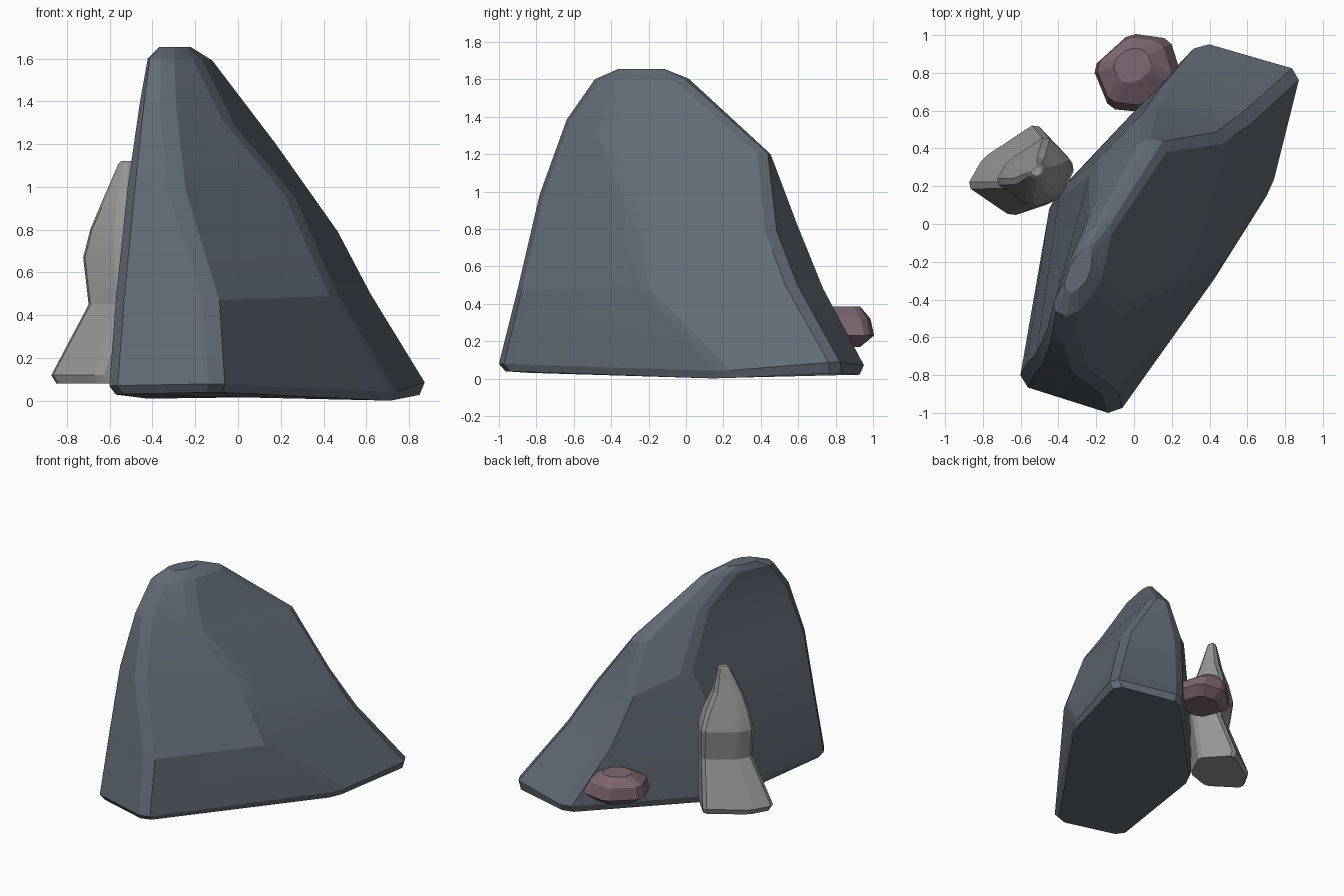
import bpy, bmesh, math
from mathutils import Vector

cube = bpy.data.objects.get("Cube")
if cube:
    bpy.data.objects.remove(cube, do_unlink=True)


def make_material(name, rgb):
    mat = bpy.data.materials.new(name)
    mat.use_nodes = True
    mat.diffuse_color = (*rgb, 1)
    mat.node_tree.nodes["Principled BSDF"].inputs["Base Color"].default_value = (*rgb, 1)
    return mat


def scaled_ring(outline, pivot, centre, z, scale):
    """Copy of a base outline, scaled about its pivot and moved to a centre."""
    return [(centre[0] + (x - pivot[0]) * scale,
             centre[1] + (y - pivot[1]) * scale, z) for x, y in outline]


def chamfer_ring(ring, width):
    """Replace every corner by two points, so that lofted edges are chamfered."""
    points = [Vector(p) for p in ring]
    result = []
    for i, p in enumerate(points):
        for other in (points[i - 1], points[(i + 1) % len(points)]):
            side = other - p
            result.append(p + side * min(0.25, width / side.length))
    return result


def loft_rock(name, rings, mat, chamfer):
    """Skin a stack of chamfered rings and cap both ends."""
    bm = bmesh.new()
    loops = [[bm.verts.new(p) for p in chamfer_ring(r, chamfer)] for r in rings]
    n = len(loops[0])
    for low, high in zip(loops, loops[1:]):
        for i in range(n):
            j = (i + 1) % n
            bm.faces.new((low[i], low[j], high[j], high[i]))
    bm.faces.new(loops[0][::-1])
    bm.faces.new(loops[-1])
    bmesh.ops.recalc_face_normals(bm, faces=bm.faces)
    mesh = bpy.data.meshes.new(name)
    bm.to_mesh(mesh)
    bm.free()
    mesh.materials.append(mat)
    obj = bpy.data.objects.new(name, mesh)
    bpy.context.collection.objects.link(obj)
    bpy.ops.object.select_all(action="DESELECT")
    obj.select_set(True)
    bpy.context.view_layer.objects.active = obj
    bpy.ops.object.shade_smooth_by_angle(angle=math.radians(14))
    obj.modifiers.new("soft_facets", "WEIGHTED_NORMAL").keep_sharp = True


slate = make_material("slate_blue", (0.122, 0.147, 0.181))
grey = make_material("stone_grey", (0.30, 0.30, 0.295))
mauve = make_material("mauve", (0.216, 0.138, 0.171))

# Large boulder: six corners followed from the base to the summit
loft_rock("large_boulder", [
    [(-.58, -.83, .03), (-.10, -.98, .04), (.71, .17, .0),
     (.86, .82, .03), (.35, .94, .02), (-.42, .13, .01)],
    [(-.61, -.85, .07), (-.09, -1.015, .08), (.73, .19, .04),
     (.885, .81, .09), (.35, .965, .07), (-.44, .13, .06)],
    [(-.58, -.79, .48), (-.12, -.915, .47), (.46, -.25, .49),
     (.63, .58, .50), (.17, .75, .48), (-.39, .18, .50)],
    [(-.53, -.73, 1.0), (-.28, -.795, .98), (.25, -.30, .97),
     (.48, .47, .78), (.07, .61, .83), (-.22, .31, 1.0)],
    [(-.475, -.60, 1.4), (-.33, -.65, 1.38), (-.03, -.45, 1.3),
     (.185, .43, 1.2), (.05, .46, 1.2), (-.22, .10, 1.4)],
    [(-.44, -.45, 1.6), (-.33, -.50, 1.6), (-.18, -.33, 1.60),
     (-.11, -.01, 1.59), (-.18, .02, 1.61), (-.31, -.12, 1.61)],
    [(-.38, -.34, 1.655), (-.32, -.37, 1.655), (-.23, -.28, 1.655),
     (-.22, -.13, 1.655), (-.25, -.11, 1.655), (-.33, -.20, 1.655)],
], slate, .05)

# Tall pillar with a waist, a bulge above it and a tapered tip
base = [(-.885, .20), (-.65, .04), (-.44, .11), (-.335, .34), (-.52, .535), (-.80, .35)]
levels = [((-.60, .28), .08, .95), ((-.61, .28), .12, 1), ((-.51, .26), .45, .73),
          ((-.53, .28), .67, .75), ((-.53, .27), .80, .63),
          ((-.53, .26), .93, .42), ((-.515, .28), 1.11, .17), ((-.515, .28), 1.12, .12)]
loft_rock("tall_pillar", [scaled_ring(base, (-.61, .28), *lv) for lv in levels], grey, .025)

# Small faceted stone
base = [(-.22, .83), (-.13, .61), (.07, .59), (.26, .76), (.19, .98), (-.02, 1.01)]
levels = [((.03, .80), .17, .65), ((.02, .80), .23, 1), ((.0, .81), .32, .86),
          ((-.01, .84), .385, .45)]
loft_rock("small_stone", [scaled_ring(base, (.02, .80), *lv) for lv in levels], mauve, .03)
